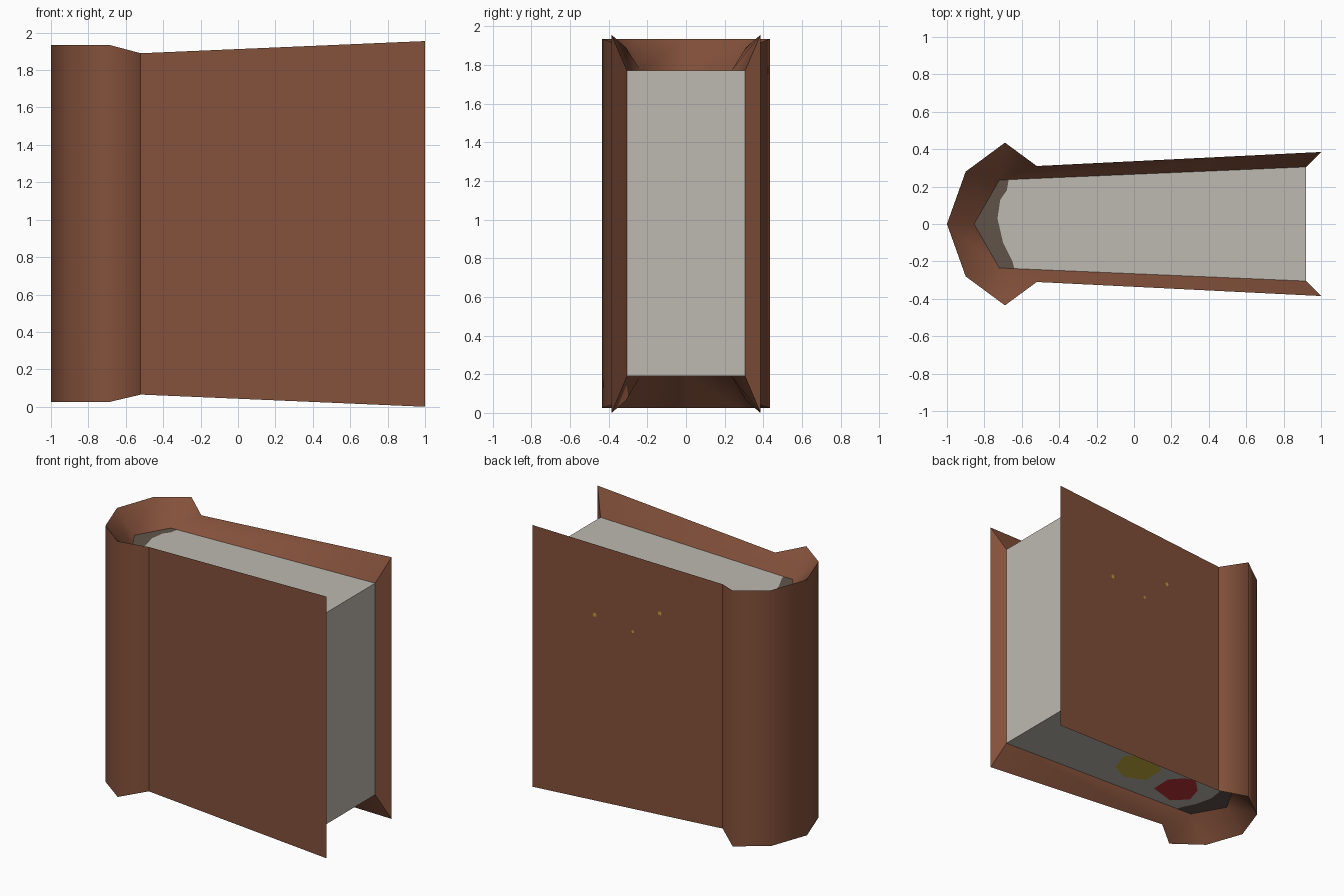
import bpy, bmesh
from math import cos, sin, tau
from mathutils import Vector

cube = bpy.data.objects.get("Cube")
if cube:
    bpy.data.objects.remove(cube)


def material(name, rgb):
    lin = [(c / 255 / 12.92) if c < 11 else ((c / 255 + 0.055) / 1.055) ** 2.4 for c in rgb]
    m = bpy.data.materials.new(name)
    m.use_nodes = True
    m.diffuse_color = (*lin, 1)
    m.node_tree.nodes["Principled BSDF"].inputs["Base Color"].default_value = (*lin, 1)
    return m


LEATHER = material("brown leather", (132, 81, 59))
PAPER = material("grey paper", (190, 185, 177))
BINDING = material("dark binding", (96, 84, 74))
GOLD = material("gold", (196, 152, 58))
YELLOW = material("mustard yellow", (200, 178, 62))
RED = material("deep red", (192, 50, 54))


def build(name, faces, outward, mats, smooth=False, index=None):
    """Make a welded mesh from polygons, each turned toward outward(centre)."""
    bm = bmesh.new()
    for i, pts in enumerate(faces):
        f = bm.faces.new([bm.verts.new(p) for p in pts])
        f.normal_update()
        if f.normal.dot(outward(f.calc_center_median())) < 0:
            f.normal_flip()
        f.smooth = smooth
        f.material_index = index[i] if index else 0
    bmesh.ops.remove_doubles(bm, verts=bm.verts, dist=0.0005)
    me = bpy.data.meshes.new(name)
    bm.to_mesh(me)
    bm.free()
    for m in mats:
        me.materials.append(m)
    ob = bpy.data.objects.new(name, me)
    bpy.context.collection.objects.link(ob)
    return ob


def toward(*v):
    return lambda c: Vector(v)


def mirrored(half):
    """Complete a half outline that ends on the y = 0 line."""
    return half + [(p[0], -p[1], *p[2:]) for p in reversed(half[:-1])]


# Plan outline of the cover: x, y, bottom z, top z
outer = mirrored([(1, 0.385, 0, 1.955), (-0.52, 0.31, 0.065, 1.89),
                  (-0.69, 0.435, 0.025, 1.935), (-0.9, 0.28, 0.025, 1.935),
                  (-1, 0, 0.025, 1.935)])
# Plan outline of the page block, and the page corner each cover point meets
LOW, HIGH = 0.19, 1.77
inner = mirrored([(0.92, 0.305), (-0.72, 0.235), (-0.855, 0)])
meets = [0, 1, 1, 1, 2, 3, 3, 3, 4]


def wall(i):
    a, b = outer[i], outer[i + 1]
    return [(*a[:2], a[2]), (*b[:2], b[2]), (*b[:2], b[3]), (*a[:2], a[3])]


# Cover boards and rounded spine
build("back_cover", [wall(0)], toward(0, 1, 0), [LEATHER])
build("front_cover", [wall(7)], toward(0, -1, 0), [LEATHER])
build("spine", [wall(i) for i in range(1, 7)],
      lambda c: Vector((c.x + 0.65, c.y, 0)), [LEATHER], smooth=True)

# Sloping rims between the cover edges and the pages
for name, k, z, d in (("top_rim", 3, HIGH, 1), ("bottom_rim", 2, LOW, -1)):
    faces = []
    for i in range(8):
        a, b = outer[i], outer[i + 1]
        quad = [(*a[:2], a[k]), (*b[:2], b[k]), (*inner[meets[i + 1]], z)]
        if meets[i] != meets[i + 1]:
            quad.append((*inner[meets[i]], z))
        faces.append(quad)
    build(name, faces, toward(0, 0, d), [LEATHER], smooth=True)

for name, o, p in (("back_edge_rim", outer[0], inner[0]), ("front_edge_rim", outer[-1], inner[-1])):
    build(name, [[(*o[:2], o[2]), (*o[:2], o[3]), (*p, HIGH), (*p, LOW)]],
          toward(1, 0, 0), [LEATHER])


# Page block, with a dark binding area next to the spine
def page_y(x):
    return 0.235 + (x + 0.72) * 0.07 / 1.64


def page_cap(z, shift):
    ends = (-0.67 + shift, -0.64 + shift)
    curve = [(ends[0], page_y(ends[0]))]
    curve += [(x + shift, y) for x, y in
              ((-0.68, 0.18), (-0.715, 0.13), (-0.73, 0.03), (-0.70, -0.1), (-0.65, -0.2))]
    curve.append((ends[1], -page_y(ends[1])))
    paper = [inner[0]] + curve + [inner[4]]
    dark = inner[1:4] + curve[::-1]
    return [[(*p, z) for p in poly] for poly in (paper, dark)]


build("page_top", page_cap(HIGH, 0), toward(0, 0, 1), [PAPER, BINDING], index=[0, 1])
build("page_bottom", page_cap(LOW, 0.04), toward(0, 0, -1), [PAPER, BINDING], index=[0, 1])
a, b = inner[0], inner[-1]
build("page_fore_edge", [[(*a, LOW), (*b, LOW), (*b, HIGH), (*a, HIGH)]],
      toward(1, 0, 0), [PAPER])

# Painted patches under the pages
yellow = [(0.12, -0.06), (0.17, 0.09), (0.1, 0.17), (-0.08, 0.17),
          (-0.16, 0.11), (-0.165, -0.07), (-0.01, -0.13)]
red = [(-0.285, -0.12), (-0.28, 0.04), (-0.36, 0.13), (-0.44, 0.155),
       (-0.54, 0.055), (-0.58, -0.075), (-0.48, -0.175)]
for name, pts, mat in (("yellow_patch", yellow, YELLOW), ("red_patch", red, RED)):
    build(name, [[(x, y, LOW - 0.004) for x, y in pts]], toward(0, 0, -1), [mat])

# Gold specks on the back cover
specks = []
for cx, cz, r in ((0.5, 1.41, 0.016), (-0.02, 1.55, 0.016), (0.195, 1.36, 0.012)):
    ring = [(cx + r * cos(tau * k / 6), cz + r * sin(tau * k / 6)) for k in range(6)]
    specks.append([(x, 0.314 + (x + 0.52) * 0.075 / 1.52, z) for x, z in ring])
build("gold_specks", specks, toward(0, 1, 0), [GOLD])
